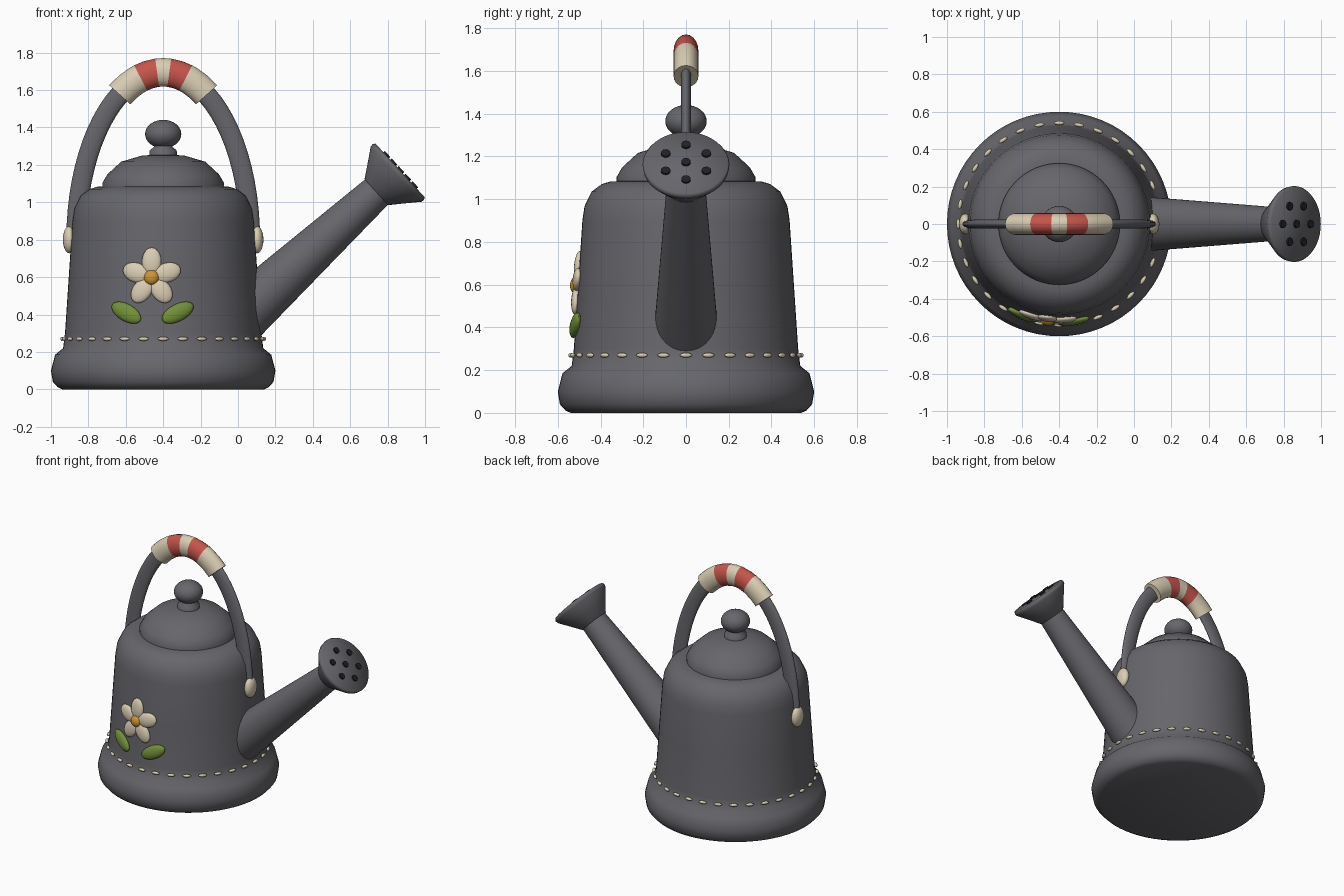
import bpy, bmesh, math
from mathutils import Matrix, Vector

if "Cube" in bpy.data.objects:
    bpy.data.objects.remove(bpy.data.objects["Cube"])

CX = -0.4  # axis of the can body


def material(name, rgb):
    m = bpy.data.materials.new(name)
    m.diffuse_color = (*rgb, 1)
    m.use_nodes = True
    m.node_tree.nodes["Principled BSDF"].inputs["Base Color"].default_value = m.diffuse_color
    return m


GREY = material("dark grey", (0.135, 0.132, 0.148))
CREAM = material("cream", (0.70, 0.61, 0.45))
RED = material("red", (0.56, 0.09, 0.07))
GREEN = material("leaf green", (0.17, 0.28, 0.04))
YELLOW = material("yellow", (0.62, 0.30, 0.03))
BLACK = material("black", (0.015, 0.015, 0.017))


def finish(name, bm, mats, angle=60):
    bmesh.ops.recalc_face_normals(bm, faces=bm.faces)
    me = bpy.data.meshes.new(name)
    bm.to_mesh(me)
    bm.free()
    ob = bpy.data.objects.new(name, me)
    bpy.context.collection.objects.link(ob)
    for m in mats:
        me.materials.append(m)
    bpy.ops.object.select_all(action='DESELECT')
    ob.select_set(True)
    bpy.context.view_layer.objects.active = ob
    bpy.ops.object.shade_smooth_by_angle(angle=math.radians(angle))
    return ob


def skin(bm, rings):
    """Join rings of points with quads, cap both ends; returns nothing."""
    vs = [[bm.verts.new(p) for p in r] for r in rings]
    n = len(vs[0])
    for i, (a, b) in enumerate(zip(vs, vs[1:])):
        for k in range(n):
            yield i, bm.faces.new((a[k], a[(k + 1) % n], b[(k + 1) % n], b[k]))
    yield 0, bm.faces.new(vs[0])
    yield len(vs) - 2, bm.faces.new(vs[-1])


def lathe(name, profile, mat, matrix, seg=48):
    bm = bmesh.new()
    rings = [[matrix @ Vector((r * math.cos(2 * math.pi * k / seg),
                               r * math.sin(2 * math.pi * k / seg), z))
              for k in range(seg)] for r, z in profile]
    list(skin(bm, rings))
    return finish(name, bm, [mat])


def add_ellipsoid(bm, matrix, size, u=16, v=10):
    bmesh.ops.create_uvsphere(bm, u_segments=u, v_segments=v, radius=1,
                              matrix=matrix @ Matrix.Diagonal((*size, 1)))


def ellipsoid(name, matrix, size, mat, u=20, v=12):
    bm = bmesh.new()
    add_ellipsoid(bm, matrix, size, u, v)
    return finish(name, bm, [mat])


def arch(name, angles, rad_in, rad_y, mats, rule=lambda t: 0, seg=20):
    """Sweep an oval section along the handle arch."""
    rings = []
    for deg in angles:
        t = math.radians(deg)
        c = Vector((CX + 0.465 * math.cos(t), 0, 0.8 + 0.895 * math.sin(t)))
        n = Vector((math.cos(t) * 0.895, 0, math.sin(t) * 0.465)).normalized()
        rings.append([c + n * rad_in * math.cos(2 * math.pi * k / seg)
                      + Vector((0, rad_y * math.sin(2 * math.pi * k / seg), 0))
                      for k in range(seg)])
    bm = bmesh.new()
    for i, f in skin(bm, rings):
        f.material_index = rule((angles[i] + angles[i + 1]) / 2)
    return finish(name, bm, mats)


centre = Matrix.Translation((CX, 0, 0))

# Can body, lid and knob
lathe("body", [(0.54, 0), (0.565, 0.012), (0.59, 0.04), (0.6, 0.1), (0.578, 0.185),
               (0.535, 0.22), (0.525, 0.3), (0.505, 0.6), (0.485, 0.9), (0.475, 0.967),
               (0.442, 1.035), (0.395, 1.07), (0.355, 1.083), (0.30, 1.085)], GREY, centre, 64)
lathe("lid", [(0.325, 1.07), (0.325, 1.104), (0.298, 1.15), (0.225, 1.217),
              (0.116, 1.249), (0.03, 1.256)], GREY, centre, 64)
lathe("knob_neck", [(0.075, 1.24), (0.072, 1.278), (0.05, 1.295), (0.05, 1.33)],
      GREY, centre, 32)
ellipsoid("knob", Matrix.Translation((CX, 0, 1.365)), (0.097, 0.097, 0.076), GREY, 32, 16)

# Handle, striped grip and end buttons
arch("handle", [5 * i for i in range(37)], 0.053, 0.024, [GREY])
arch("grip", [60, 55, 50, 45, 40, 35, 30, 25, 20, 15, 10, 4] and
     [60, 66, 72, 75, 80, 86, 90, 94, 100, 105, 108, 114, 120], 0.076, 0.058,
     [CREAM, RED], lambda t: int(4 < abs(t - 90) < 15))
for side, label in ((-1, "left"), (1, "right")):
    ellipsoid("handle_button_" + label, Matrix.Translation((CX + side * 0.502, 0, 0.8)),
              (0.034, 0.056, 0.073), CREAM)

# Spout, rose and its holes share a tilted axis
axis = Matrix.Translation((0.743, 0, 1.057)) @ Matrix.Rotation(math.radians(47.5), 4, 'Y')
lathe("spout", [(0.15, -1.0), (0.09, 0.02)], GREY, axis)
lathe("rose", [(0.085, -0.01), (0.097, 0.0), (0.145, 0.065), (0.2, 0.138),
               (0.203, 0.155), (0.195, 0.168)], GREY, axis)
bm = bmesh.new()
spots = [(0, 0)] + [(0.11 * math.cos(k * math.pi / 3), 0.11 * math.sin(k * math.pi / 3))
                    for k in range(6)]
for x, y in spots:
    bmesh.ops.create_cone(bm, cap_ends=True, segments=12, radius1=0.022, radius2=0.022,
                          depth=0.02, matrix=axis @ Matrix.Translation((x, y, 0.168)))
finish("rose_holes", bm, [BLACK])

# Stitching around the base
bm = bmesh.new()
for k in range(32):
    add_ellipsoid(bm, centre @ Matrix.Rotation(k * math.pi / 16, 4, 'Z')
                  @ Matrix.Translation((0.54, 0, 0.27)), (0.011, 0.029, 0.011), 10, 6)
finish("stitches", bm, [CREAM])


# Flower on the front, each piece laid on the wall
def on_wall(x, z, turn, lift=0.0):
    """Frame on the front wall: local x/z lie in the wall, y points inward."""
    r = 0.525 - 0.067 * (z - 0.3) + lift
    a = math.asin((x - CX) / r)
    return (Matrix.Translation((x, -r * math.cos(a), z)) @ Matrix.Rotation(a, 4, 'Z')
            @ Matrix.Rotation(math.radians(-4), 4, 'X')
            @ Matrix.Rotation(math.radians(turn), 4, 'Y'))


FX, FZ = -0.462, 0.598
for k in range(5):
    t = math.radians(72 * k)
    ellipsoid("petal_%d" % (k + 1),
              on_wall(FX + 0.088 * math.sin(t), FZ + 0.086 * math.cos(t), 72 * k, 0.006),
              (0.052, 0.022, 0.074), CREAM)
ellipsoid("flower_centre", on_wall(FX, FZ, 0, 0.012), (0.041, 0.03, 0.041), YELLOW)
ellipsoid("leaf_left", on_wall(-0.597, 0.41, 27, 0.006), (0.094, 0.024, 0.046), GREEN)
ellipsoid("leaf_right", on_wall(-0.322, 0.41, -27, 0.006), (0.094, 0.024, 0.046), GREEN)
